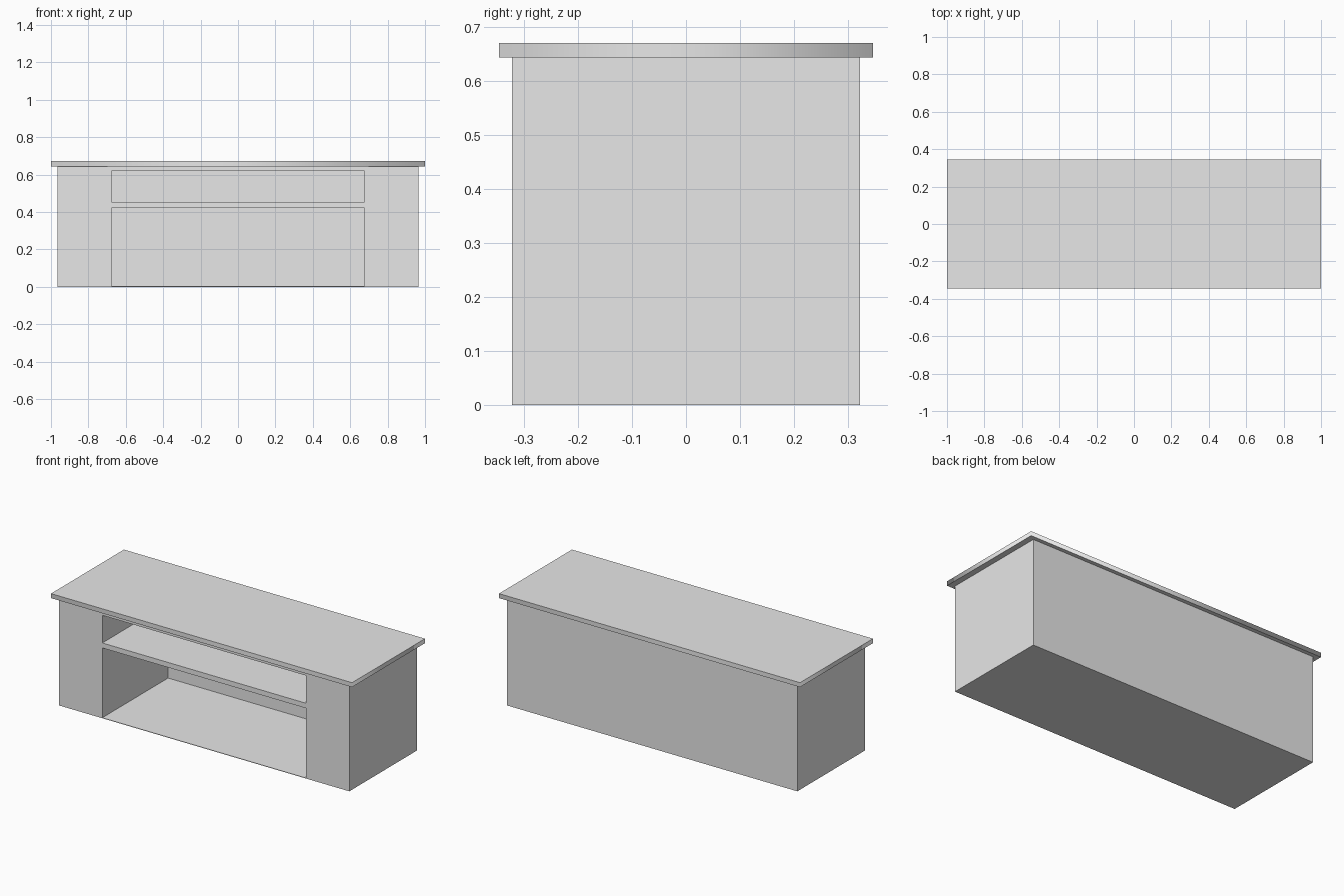
import bpy
import bmesh
from mathutils import Matrix

default = bpy.data.objects.get("Cube")
if default:
    bpy.data.objects.remove(default, do_unlink=True)

# One plain grey for everything
GREY = (0.8, 0.8, 0.8, 1)
grey = bpy.data.materials.new("plain grey")
grey.use_nodes = True
grey.diffuse_color = GREY
grey.node_tree.nodes["Principled BSDF"].inputs["Base Color"].default_value = GREY


def box(name, half_x, y0, y1, z0, z1, smooth_sides=False):
    """Box centred on x; smooth_sides blends the shading around its upright faces."""
    bm = bmesh.new()
    bmesh.ops.create_cube(bm, size=1)
    place = Matrix.Translation((0, (y0 + y1) / 2, (z0 + z1) / 2))
    size = Matrix.Diagonal((2 * half_x, y1 - y0, z1 - z0, 1))
    bm.transform(place @ size)
    if smooth_sides:
        for face in bm.faces:
            face.smooth = True
        for edge in bm.edges:
            a, b = edge.verts
            edge.smooth = abs(a.co.z - b.co.z) > 0.001
    mesh = bpy.data.meshes.new(name)
    bm.to_mesh(mesh)
    bm.free()
    mesh.materials.append(grey)
    obj = bpy.data.objects.new(name, mesh)
    bpy.context.collection.objects.link(obj)
    return obj


BODY_Y, BASE, BODY_TOP = 0.322, 0.003, 0.644
OPENING_X, OPENING_BACK = 0.676, 0.302

# Cabinet body, base sheet and overhanging top
body = box("cabinet_body", 0.965, -BODY_Y, BODY_Y, BASE, BODY_TOP)
box("base_panel", 0.965, -BODY_Y, BODY_Y, 0, BASE)
box("table_top", 1, -0.346, 0.346, BODY_TOP, 0.671, smooth_sides=True)

# Open compartments above and below the shelf, cut from the front
for name, z0, z1 in (("lower_opening", -0.1, 0.422), ("upper_opening", 0.452, 0.618)):
    cutter = box(name, OPENING_X, -0.5, OPENING_BACK, z0, z1)
    cutter.hide_render = True
    cut = body.modifiers.new(name, "BOOLEAN")
    cut.operation = "DIFFERENCE"
    cut.solver = "EXACT"
    cut.object = cutter
    bpy.context.view_layer.objects.active = body
    bpy.ops.object.modifier_apply(modifier=cut.name)
    bpy.data.objects.remove(cutter, do_unlink=True)
